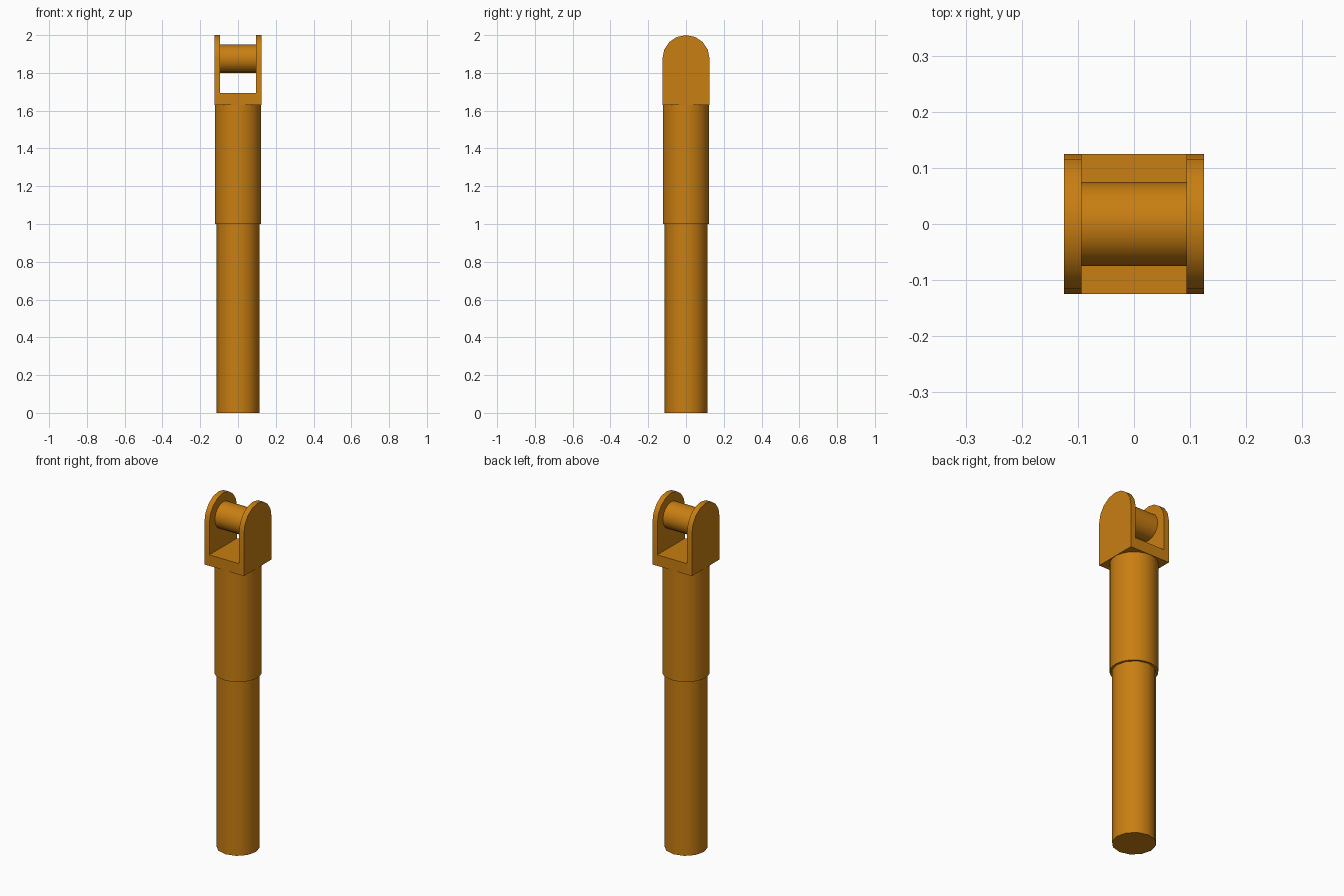
import bpy, bmesh, math

cube = bpy.data.objects.get("Cube")
if cube:
    bpy.data.objects.remove(cube)

COLOUR = (0.58, 0.21, 0.006, 1)
mat = bpy.data.materials.new("amber_orange")
mat.use_nodes = True
mat.diffuse_color = COLOUR
mat.node_tree.nodes["Principled BSDF"].inputs["Base Color"].default_value = COLOUR

W = 0.125          # half width of the fork
INNER = 0.094      # inner face of each cheek
PIN_Z = 1.875      # centre of pin and rounded tops


def cylinder(name, radius, length, centre, sides, rotation=(0, 0, 0)):
    bpy.ops.mesh.primitive_cylinder_add(vertices=sides, radius=radius, depth=length,
                                        location=centre, rotation=rotation)
    ob = bpy.context.object
    ob.name = name
    ob.data.materials.append(mat)
    bpy.ops.object.shade_smooth_by_angle(angle=math.radians(40))
    return ob


# Telescoping shaft and its wider sleeve
cylinder("lower_shaft", 0.113, 1.02, (0, 0, 0.51), 12)
cylinder("upper_sleeve", 0.123, 0.64, (0, 0, 1.32), 32)

# Fork: U profile extruded through y, tops rounded by an arch profile along x
bm = bmesh.new()
arch = [(-W, 1.63), (W, 1.63)]
for i in range(9):
    a = math.pi * i / 8
    arch.append((W * math.cos(a), PIN_Z + W * math.sin(a)))


def add_prism(points, x0, x1):
    face = bm.faces.new([bm.verts.new((x0, y, z)) for y, z in points])
    ext = bmesh.ops.extrude_face_region(bm, geom=[face])
    moved = [v for v in ext["geom"] if isinstance(v, bmesh.types.BMVert)]
    bmesh.ops.translate(bm, verts=moved, vec=(x1 - x0, 0, 0))


add_prism(arch, -W, -INNER)
add_prism(arch, INNER, W)
add_prism([(-W, 1.63), (W, 1.63), (W, 1.693), (-W, 1.693)], -INNER, INNER)
bmesh.ops.recalc_face_normals(bm, faces=bm.faces)
mesh = bpy.data.meshes.new("fork_bracket")
bm.to_mesh(mesh)
bm.free()
mesh.materials.append(mat)
fork = bpy.data.objects.new("fork_bracket", mesh)
bpy.context.collection.objects.link(fork)
bpy.ops.object.select_all(action='DESELECT')
fork.select_set(True)
bpy.context.view_layer.objects.active = fork
bpy.ops.object.shade_smooth_by_angle(angle=math.radians(30))

# Cross pin between the cheeks
cylinder("cross_pin", 0.075, 2 * INNER + 0.02, (0, 0, PIN_Z), 16, (0, math.pi / 2, 0))
